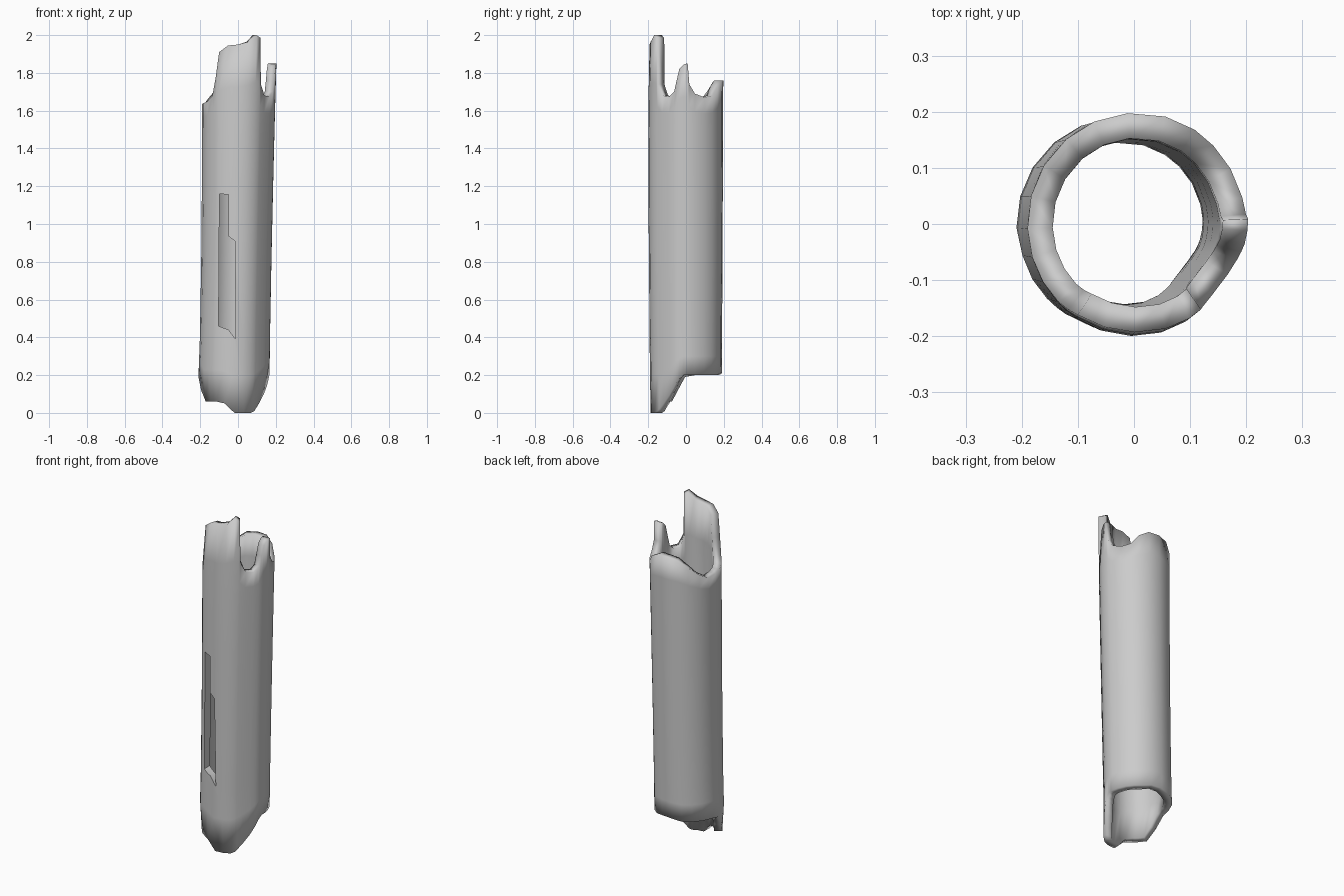
import bpy, bmesh, math

if "Cube" in bpy.data.objects:
    bpy.data.objects.remove(bpy.data.objects["Cube"])

# Columns around the tube: angle from +x, lower edge height, upper edge height
COLUMNS = [
    (2, .20, 1.85), (5, .20, 1.74), (14, .20, 1.69), (30, .20, 1.67), (45, .20, 1.68),
    (58, .20, 1.73), (75, .21, 1.76), (95, .21, 1.76), (113, .20, 1.75), (130, .20, 1.71),
    (148, .20, 1.66), (165, .20, 1.63), (182, .19, 1.635), (197, .12, 1.64), (211, .06, 1.65),
    (224, .06, 1.68), (231, .06, 1.78), (237, .06, 1.91), (252, .05, 1.945), (268, .0, 1.95),
    (284, .0, 1.965), (297, .0, 2.0), (305, .01, 1.985), (308, .02, 1.74), (318, .05, 1.68),
    (332, .10, 1.675), (341, .14, 1.70), (345, .16, 1.76), (349, .18, 1.82), (356, .20, 1.845),
]
# Outline by height: z, left x, right x, front y, back y
OUTLINE = [
    (0.0, -.19, .165, -.188, .185), (.18, -.21, .167, -.19, .19), (.45, -.20, .17, -.194, .192),
    (1.0, -.192, .181, -.198, .195), (1.6, -.19, .196, -.20, .197), (2.0, -.19, .208, -.192, .20),
]
WALL = .045


def outline(z):
    for a, b in zip(OUTLINE, OUTLINE[1:]):
        if z <= b[0]:
            t = (z - a[0]) / (b[0] - a[0])
            return [p + (q - p) * t for p, q in zip(a[1:], b[1:])]
    return OUTLINE[-1][1:]


def point(deg, z, inset):
    left, right, front, back = outline(z)
    a = math.radians(deg)
    dent = 1 - .06 * math.exp(-((deg - 322) / 20) ** 2)
    rx, ry = (right - left) / 2 * dent - inset, (back - front) / 2 * dent - inset
    return ((left + right) / 2 + rx * math.cos(a), (front + back) / 2 + ry * math.sin(a), z)


def mesh_object(name, bm):
    bmesh.ops.recalc_face_normals(bm, faces=bm.faces)
    me = bpy.data.meshes.new(name)
    bm.to_mesh(me)
    bm.free()
    ob = bpy.data.objects.new(name, me)
    bpy.context.collection.objects.link(ob)
    return ob


# Broken hollow tube: outer wall up, rim, inner wall down, lower rim
bm = bmesh.new()
strips = []
for deg, lo, hi in COLUMNS:
    zs = [lo, (lo + .40) / 2, .40, .8, 1.2, 1.5, (1.5 + hi) / 2, hi]
    loop = [(z, 0) for z in zs] + [(z, WALL) for z in reversed(zs)]
    strips.append([bm.verts.new(point(deg, z, i)) for z, i in loop])
for i, s in enumerate(strips):
    n = strips[(i + 1) % len(strips)]
    for j in range(len(s)):
        k = (j + 1) % len(s)
        bm.faces.new((s[j], n[j], n[k], s[k]))
tube = mesh_object("broken_tube", bm)

# Stepped slot through the front wall
SLOT = [(-.098, 1.16), (-.05, 1.155), (-.05, .935), (-.017, .91), (-.012, .39), (-.05, .44), (-.103, .46)]
bm = bmesh.new()
face = bm.faces.new([bm.verts.new((x, -.3, z)) for x, z in SLOT])
ext = bmesh.ops.extrude_face_region(bm, geom=[face])
bmesh.ops.translate(bm, vec=(0, .25, 0), verts=[v for v in ext["geom"] if isinstance(v, bmesh.types.BMVert)])
cutter = mesh_object("slot_cutter", bm)
mod = tube.modifiers.new("slot", "BOOLEAN")
mod.operation, mod.solver, mod.object = "DIFFERENCE", "EXACT", cutter
dg = bpy.context.evaluated_depsgraph_get()
tube.data = bpy.data.meshes.new_from_object(tube.evaluated_get(dg))
tube.modifiers.clear()
bpy.data.objects.remove(cutter)

# Soft shading everywhere, crisp edges only around the slot
bm = bmesh.new()
bm.from_mesh(tube.data)
for f in bm.faces:
    f.smooth = True
for e in bm.edges:
    z = (e.verts[0].co.z + e.verts[1].co.z) / 2
    e.smooth = not (.36 < z < 1.2 and e.calc_face_angle(0) > math.radians(45))
bm.to_mesh(tube.data)
bm.free()
